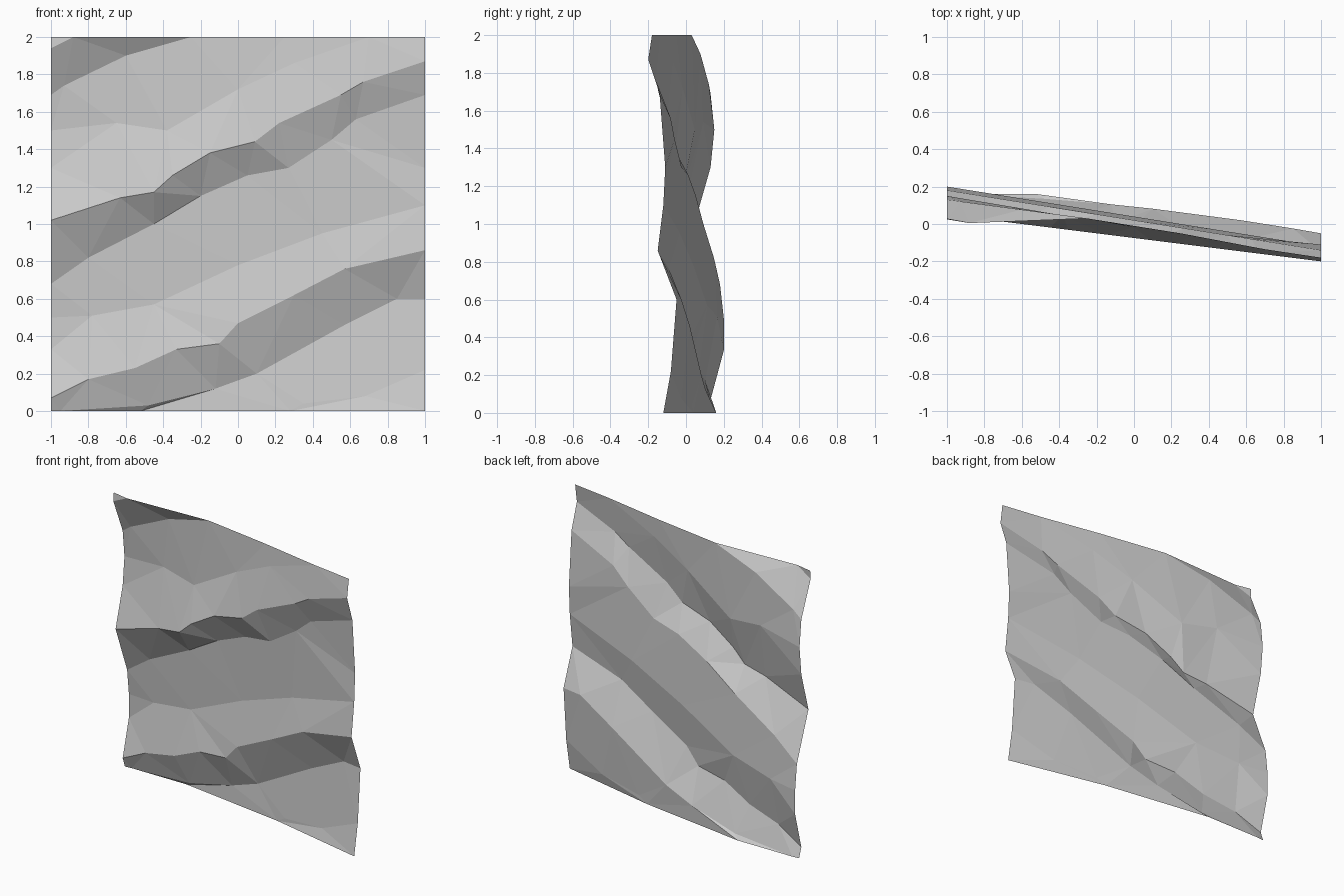
import bpy
from mathutils import Vector
from mathutils.geometry import delaunay_2d_cdt

if "Cube" in bpy.data.objects:
    bpy.data.objects.remove(bpy.data.objects["Cube"])

points, depth, edges = [], [], []


def crease(y_start, y_end, line, bow=0.0):
    """Add a crease line (x, z) whose depth runs evenly from y_start to y_end."""
    x0, x1 = line[0][0], line[-1][0]
    previous = None
    for x, z in line:
        t = (x - x0) / (x1 - x0)
        p = Vector((x, z))
        index = next((i for i, q in enumerate(points) if (q - p).length < 1e-4), None)
        if index is None:
            index = len(points)
            points.append(p)
            depth.append(y_start + (y_end - y_start) * t + bow * 4 * t * (1 - t))
        if previous is not None:
            edges.append((previous, index))
        previous = index


# upper left corner ledge: lip and foot
crease(0.025, 0.005, [(-1, 1.94), (-0.88, 2)])
crease(0.13, 0.03, [(-1, 1.69), (-0.93, 1.74), (-0.6, 1.9), (-0.25, 2)])
# gentle fold above the upper ledge
crease(0.15, -0.135, [(-1, 1.5), (-0.65, 1.54), (-0.38, 1.5), (0, 1.72), (0.3, 1.86), (0.7, 2)])
# upper ledge: lip and foot
crease(0.05, -0.2, [(-1, 1.02), (-0.63, 1.14), (-0.45, 1.17), (-0.35, 1.26), (-0.15, 1.38),
                    (0.09, 1.44), (0.22, 1.54), (0.55, 1.69), (0.67, 1.76), (1, 1.87)])
crease(0.18, -0.14, [(-1, 0.68), (-0.8, 0.82), (-0.45, 1.0), (-0.2, 1.15), (0.05, 1.26),
                     (0.27, 1.3), (0.5, 1.45), (0.63, 1.56), (1, 1.69)])
# gentle fold above the lower ledge
crease(0.2, -0.12, [(-1, 0.33), (-0.78, 0.51), (-0.45, 0.57), (0, 0.78), (0.45, 0.95), (1, 1.1)])
# lower ledge: lip and foot
crease(0.13, -0.15, [(-1, 0.07), (-0.8, 0.17), (-0.55, 0.23), (-0.33, 0.33), (-0.1, 0.36),
                     (0, 0.47), (0.3, 0.62), (0.57, 0.76), (1, 0.86)])
crease(0.16, -0.05, [(-0.95, 0), (-0.48, 0.03), (-0.12, 0.12), (0.1, 0.2), (0.57, 0.46),
                     (0.85, 0.6), (1, 0.6)], bow=0.035)
# bottom right fold
crease(0.04, -0.08, [(0.28, 0), (0.35, 0.04), (0.68, 0.08), (1, 0.22)])

# outer border points
for x, y, z in [(-1, 0.03, 2), (0.25, -0.05, 2), (1, -0.18, 2), (-1, 0.13, 1.3), (-1, 0.2, 0.5),
                (1, -0.11, 1.3), (-1, 0.155, 0), (-0.52, 0.16, 0), (1, -0.12, 0)]:
    points.append(Vector((x, z)))
    depth.append(y)

# triangulate the rock face along its creases
co, _, faces, origin, _, _ = delaunay_2d_cdt(points, edges, [], 0, 1e-5)
verts = [(p.x, depth[o[0]] if o else 0.03 - 0.12 * p.x, p.y) for p, o in zip(co, origin)]
mesh = bpy.data.meshes.new("rock_face")
mesh.from_pydata(verts, [], [tuple(f) for f in faces])
mesh.update()
if sum(f.normal.y for f in mesh.polygons) > 0:
    mesh.flip_normals()
bpy.context.collection.objects.link(bpy.data.objects.new("rock_face", mesh))
